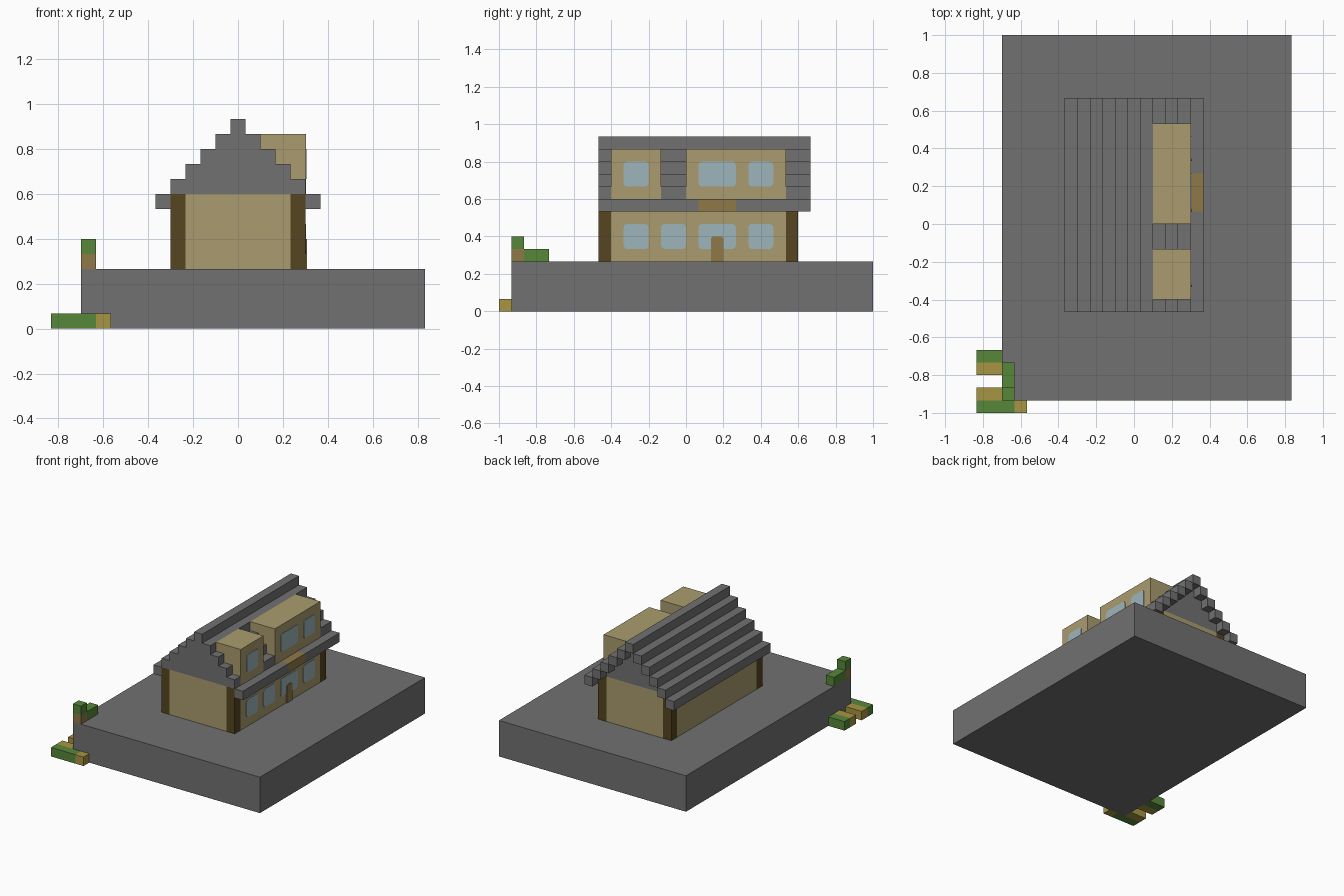
import bpy
import bmesh
from mathutils import Vector

cube = bpy.data.objects.get("Cube")
if cube:
    bpy.data.objects.remove(cube, do_unlink=True)

U = 1 / 15                             # size of one block
ORIGIN = Vector((-12.5, -15, 0)) * U   # corner of the block grid


def material(name, rgb):
    mat = bpy.data.materials.new(name)
    mat.use_nodes = True
    mat.diffuse_color = (*rgb, 1)
    mat.node_tree.nodes["Principled BSDF"].inputs["Base Color"].default_value = (*rgb, 1)
    return mat


STONE = material("grey stone", (0.165, 0.165, 0.165))
PLASTER = material("beige plaster", (0.40, 0.335, 0.158))
TIMBER = material("dark timber", (0.092, 0.060, 0.014))
WOOD = material("brown wood", (0.275, 0.19, 0.066))
LEAF = material("green leaf", (0.096, 0.24, 0.042))
STRAW = material("yellow straw", (0.385, 0.30, 0.057))
GLASS = material("pale blue glass", (0.335, 0.46, 0.50))


def block(name, mat, x, y, z, corner=0, only_top=False):
    """Box spanning block-grid ranges; corner rounds the edges running along x."""
    lo, hi = (ORIGIN + Vector(p) * U for p in zip(x, y, z))
    bm = bmesh.new()
    bmesh.ops.create_cube(bm, size=1)
    for v in bm.verts:
        v.co = (lo + hi) / 2 + v.co * (hi - lo)
    if corner:
        mid = (lo.z + hi.z) / 2
        edges = [e for e in bm.edges
                 if abs(e.verts[0].co.x - e.verts[1].co.x) > 1e-5
                 and (not only_top or e.verts[0].co.z > mid)]
        bmesh.ops.bevel(bm, geom=edges, offset=corner, segments=3,
                        profile=0.5, affect='EDGES')
    mesh = bpy.data.meshes.new(name)
    bm.to_mesh(mesh)
    bm.free()
    mesh.materials.append(mat)
    obj = bpy.data.objects.new(name, mesh)
    bpy.context.collection.objects.link(obj)
    return obj


# Ground slab
block("ground_slab", STONE, (2, 25), (1, 30), (0, 4))

# House walls with timber corner posts
block("long_walls", PLASTER, (8, 17), (9, 23), (4, 9))
block("end_walls", PLASTER, (9, 16), (8, 24), (4, 9))
for side, x in (("right", 8), ("left", 16)):
    for end, y in (("front", 8), ("back", 23)):
        block(f"{end}_{side}_post", TIMBER, (x, x + 1), (y, y + 1), (4, 9))

# Stepped roof strips, overhanging at the back
ROOF = (8, 25)
for k in range(6):
    block(f"roof_strip_right_{k}", STONE, (7 + k, 8 + k), ROOF, (8 + k, 9 + k))
    if k:
        block(f"roof_strip_left_{k}", STONE, (17 - k, 18 - k), ROOF, (8 + k, 9 + k))
block("roof_ridge", STONE, (12, 13), ROOF, (13, 14))

# Left eave, broken by the wooden awning over the door
block("front_eave", STONE, (17, 18), (8, 16), (8, 9))
block("door_awning", WOOD, (17, 18), (16, 19), (8, 9))
block("back_eave", STONE, (17, 18), (19, 25), (8, 9))

# Gable filling under the strips
for k in range(4):
    block(f"gable_layer_{k}", STONE, (9 + k, 16 - k), (8, 24), (9 + k, 10 + k))

# Dormers
for name, y in (("small", (9, 13)), ("large", (15, 23))):
    block(f"{name}_dormer", PLASTER, (14, 17.03), y, (9, 13))

# Windows and door on the left face
for i, y in enumerate(((10, 12), (13, 15), (16, 19), (20, 22))):
    block(f"lower_window_{i}", GLASS, (16.98, 17.06), y, (5, 7), 0.02)
for i, y in enumerate(((10, 12), (16, 19), (20, 22))):
    block(f"upper_window_{i}", GLASS, (16.98, 17.09), y, (10, 12), 0.02)
block("door", WOOD, (16.98, 17.11), (17, 18), (4, 6), 0.015, True)

# Small tree on the slab corner
block("tree_trunk", WOOD, (2, 3), (1, 2), (4, 5))
block("tree_crown", LEAF, (2, 3), (1, 2), (5, 6))
block("hedge", LEAF, (2, 3), (2, 4), (4, 5))

# Low planting beside the slab
block("front_grass", LEAF, (0, 3), (0, 1), (0, 1))
block("front_straw", STRAW, (3, 4), (0, 1), (0, 1))
block("near_straw", STRAW, (0, 2), (1, 2), (0, 1))
block("far_straw", STRAW, (0, 2), (3, 4), (0, 1))
block("far_grass", LEAF, (0, 2), (4, 5), (0, 1))
